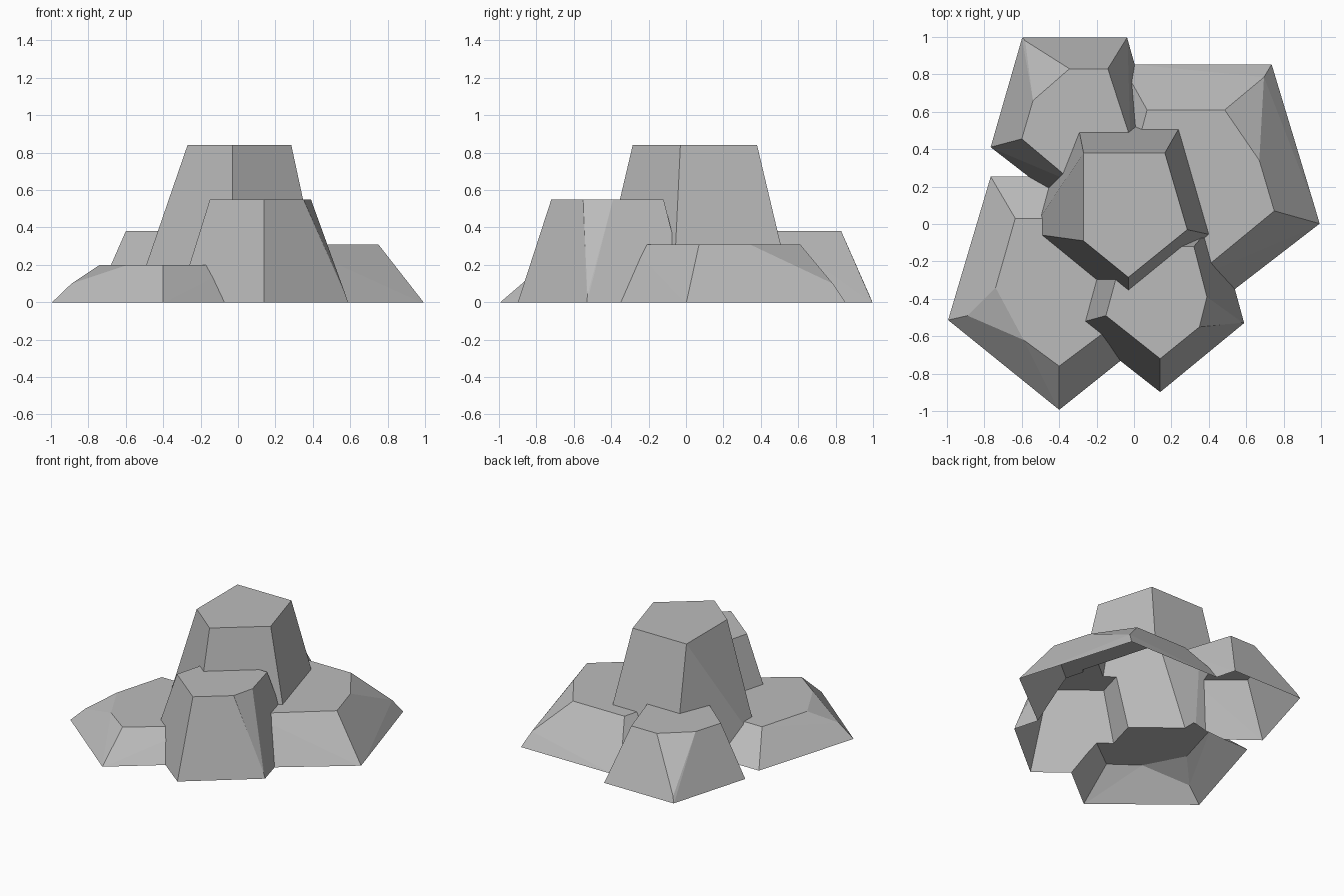
import bpy
import bmesh
from mathutils import Vector

cube = bpy.data.objects.get("Cube")
if cube:
    bpy.data.objects.remove(cube, do_unlink=True)

stone = bpy.data.materials.new("stone_grey")
stone.use_nodes = True
stone.diffuse_color = (0.5, 0.5, 0.5, 1)
stone.node_tree.nodes["Principled BSDF"].inputs["Base Color"].default_value = (0.5, 0.5, 0.5, 1)

# Each rock: name, height, base outline, top outline, chipped corner point
ROCKS = [
    ("tall_rock", 0.84,
     [(-.31, .58), (.28, .58), (.467, -.07), (-.03, -.483), (-.56, -.05)],
     [(-.27, .38), (.165, .38), (.285, -.03), (-.03, -.285), (-.27, -.09)], None),
    ("front_rock", 0.55,
     [(.14, -.9), (.59, -.53), (.44, .02), (-.17, .02), (-.323, -.537)],
     [(.14, -.72), (.35, -.55), (.39, -.39), (.32, -.12), (-.05, -.12), (-.15, -.49)],
     (.575, -.527, .04)),
    ("right_side_rock", 0.2,
     [(-1, -.515), (-.4, -1), (.2, -.52), (-.05, .26), (-.77, .26)],
     [(-.4, -.76), (-.59, -.62), (-.74, -.34), (-.635, .03), (-.15, .03), (0, -.46)],
     (-.89, -.49, .1)),
    ("back_rock", 0.38,
     [(-.6, 1), (-.035, 1), (.12, .45), (-.33, .07), (-.77, .41)],
     [(-.345, .83), (-.14, .83), (-.02, .46), (-.32, .22), (-.6, .455), (-.54, .66)],
     (-.582, .98, .04)),
    ("left_side_rock", 0.31,
     [(1, 0), (.74, .86), (-.07, .86), (-.3, .05), (.3, -.54)],
     [(.75, .07), (.67, .34), (.485, .61), (.07, .61), (-.08, .05), (.3, -.3)],
     (.695, .785, .1)),
]


def make_rock(name, height, base, top, chip, depth):
    """Faceted block wrapped around a base outline and a smaller top outline."""
    points = [(x, y, -depth) for x, y in base] + [(x, y, height) for x, y in top]
    if chip:
        points.append(chip)
    bm = bmesh.new()
    for p in points:
        bm.verts.new(p)
    hull = bmesh.ops.convex_hull(bm, input=bm.verts[:])
    loose = [v for v in hull["geom_interior"] if isinstance(v, bmesh.types.BMVert)]
    bmesh.ops.delete(bm, geom=loose, context="VERTS")
    bmesh.ops.recalc_face_normals(bm, faces=bm.faces[:])
    mesh = bpy.data.meshes.new(name)
    bm.to_mesh(mesh)
    bm.free()
    mesh.materials.append(stone)
    obj = bpy.data.objects.new(name, mesh)
    bpy.context.collection.objects.link(obj)
    return obj


# Staggered depths keep the undersides from being coplanar in the union
rocks = [make_rock(*r, 0.002 * (i + 1)) for i, r in enumerate(ROCKS)]
cluster = rocks[0]
for other in rocks[1:]:
    union = cluster.modifiers.new("join_" + other.name, "BOOLEAN")
    union.operation = "UNION"
    union.solver = "EXACT"
    union.object = other

# Keep only the joined outer shell
graph = bpy.context.evaluated_depsgraph_get()
shell = bpy.data.meshes.new_from_object(cluster.evaluated_get(graph))
cluster.modifiers.clear()
cluster.data = shell
cluster.name = "rock_cluster"
for other in rocks[1:]:
    bpy.data.objects.remove(other, do_unlink=True)

# Trim at the ground, leaving the underside open, and tidy flat facets
bm = bmesh.new()
bm.from_mesh(shell)
bmesh.ops.bisect_plane(bm, geom=bm.verts[:] + bm.edges[:] + bm.faces[:], dist=1e-5,
                       plane_co=Vector((0, 0, 0)), plane_no=Vector((0, 0, 1)),
                       clear_inner=True)
bmesh.ops.dissolve_limit(bm, angle_limit=0.03, verts=bm.verts[:], edges=bm.edges[:])
bm.to_mesh(shell)
bm.free()
for poly in shell.polygons:
    poly.use_smooth = False
